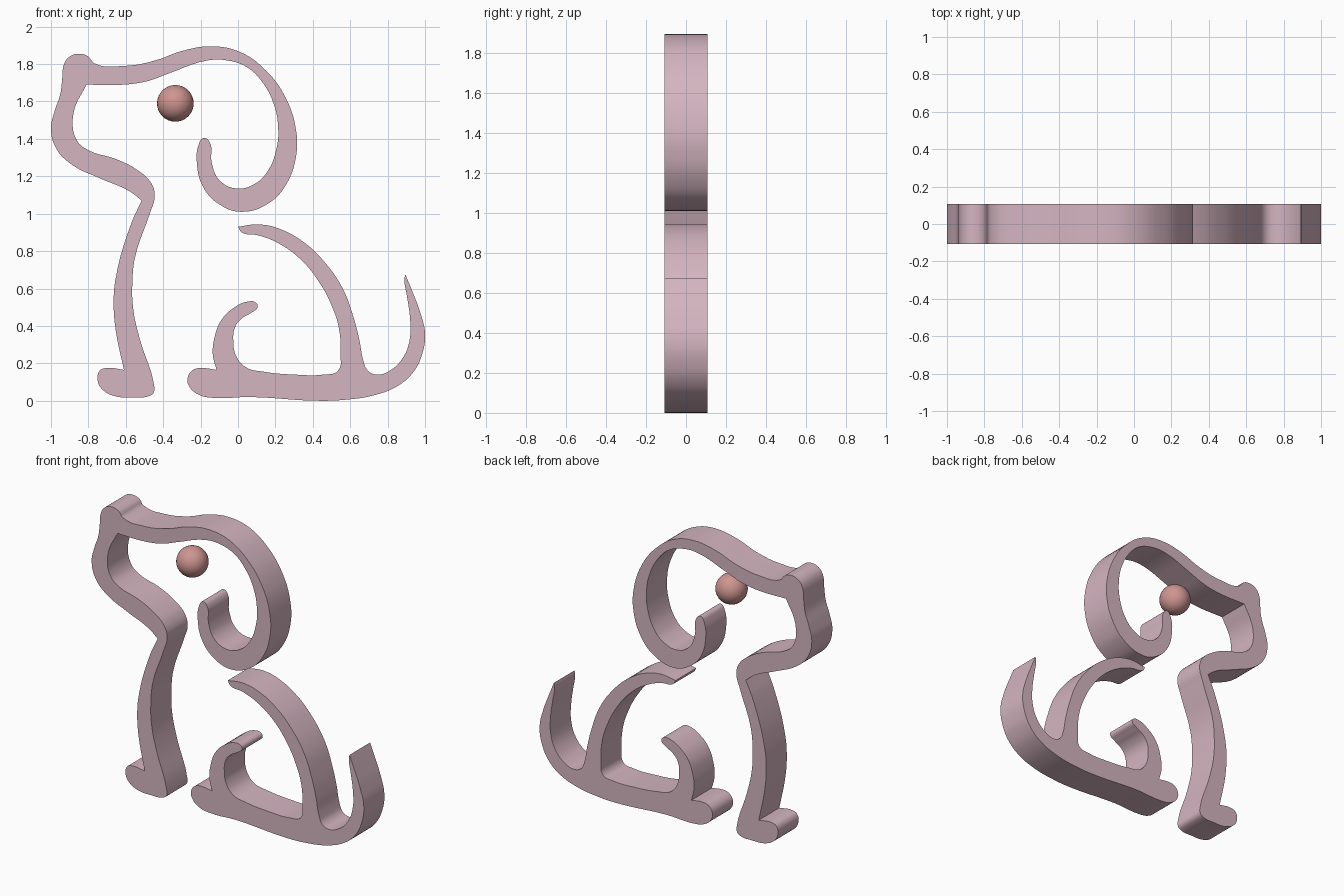
import bpy, math

DEPTH = 0.108  # half thickness


def material(name, rgb):
    m = bpy.data.materials.new(name)
    m.diffuse_color = (*rgb, 1)
    return m


def plate(name, pts, corners, mat):
    """Closed smooth outline in x/z, extruded along y; 'corners' stay sharp."""
    cu = bpy.data.curves.new(name, 'CURVE')
    cu.dimensions = '2D'
    cu.fill_mode = 'BOTH'
    cu.extrude = DEPTH
    cu.resolution_u = 5
    sp = cu.splines.new('BEZIER')
    sp.bezier_points.add(len(pts) - 1)
    sp.use_cyclic_u = True
    for bp, p in zip(sp.bezier_points, pts):
        bp.co = (p[0], p[1], 0)
        kind = 'VECTOR' if p in corners else 'AUTO'
        bp.handle_left_type = bp.handle_right_type = kind
    ob = bpy.data.objects.new(name, cu)
    bpy.context.collection.objects.link(ob)
    ob.rotation_euler.x = math.pi / 2
    bpy.ops.object.select_all(action='DESELECT')
    ob.select_set(True)
    bpy.context.view_layer.objects.active = ob
    bpy.ops.object.convert(target='MESH')
    ob = bpy.context.object
    # weld caps to walls
    bpy.ops.object.mode_set(mode='EDIT')
    bpy.ops.mesh.select_all(action='SELECT')
    bpy.ops.mesh.remove_doubles(threshold=0.0002)
    bpy.ops.mesh.normals_make_consistent(inside=False)
    bpy.ops.object.mode_set(mode='OBJECT')
    bpy.ops.object.shade_smooth_by_angle(angle=math.radians(35))
    ob.data.materials.clear()
    ob.data.materials.append(mat)
    return ob


pink = material("pink", (0.66, 0.46, 0.53))
rose = material("rose", (0.62, 0.30, 0.28))

# Head, ear curl and foreleg: one continuous ribbon
head = [
    (-.94, 1.72), (-.93, 1.80), (-.90, 1.84), (-.85, 1.855), (-.80, 1.84), (-.77, 1.805),
    (-.61, 1.79), (-.44, 1.82), (-.30, 1.87), (-.14, 1.895), (.01, 1.865), (.14, 1.775),
    (.25, 1.63), (.31, 1.45), (.31, 1.305), (.26, 1.16), (.17, 1.06), (.02, 1.01),
    (-.10, 1.05), (-.185, 1.14), (-.22, 1.27), (-.21, 1.37), (-.185, 1.405), (-.155, 1.39),
    (-.14, 1.27), (-.10, 1.18), (-.01, 1.135), (.09, 1.16), (.16, 1.23), (.205, 1.345),
    (.215, 1.455), (.19, 1.59), (.125, 1.71), (.045, 1.785), (-.06, 1.82), (-.16, 1.82),
    (-.37, 1.75), (-.48, 1.71), (-.61, 1.69), (-.81, 1.69), (-.88, 1.535), (-.86, 1.39),
    (-.79, 1.335), (-.66, 1.295), (-.54, 1.235), (-.465, 1.165), (-.445, 1.095),
    (-.47, 1.005), (-.55, .77), (-.565, .625), (-.56, .49), (-.525, .33), (-.45, .09),
    (-.45, .045), (-.475, .025), (-.56, .018), (-.66, .025), (-.725, .06), (-.75, .105),
    (-.74, .16), (-.705, .175), (-.61, .165), (-.655, .385), (-.665, .52), (-.655, .65),
    (-.57, .95), (-.515, 1.07), (-.58, 1.12), (-.74, 1.19), (-.885, 1.26), (-.97, 1.345),
    (-1, 1.455), (-.98, 1.55), (-.95, 1.64),
]
plate("head_and_foreleg", head, [(-.81, 1.69), (-.61, .165), (-.515, 1.07)], pink)

# Back, haunch curl, hind paw and tail
hind = [
    (.895, .675), (.93, .59), (.975, .47), (1, .36), (.985, .25), (.935, .15), (.855, .08),
    (.73, .03), (.57, .005), (.43, 0), (.06, .02), (-.125, .015), (-.205, .03), (-.26, .075),
    (-.27, .12), (-.24, .165), (-.195, .175), (-.115, .165), (-.135, .25), (-.125, .34),
    (-.09, .43), (-.025, .495), (.05, .53), (.095, .525), (.105, .50), (.07, .47),
    (.02, .44), (-.015, .395), (-.025, .315), (-.01, .24), (.04, .18), (.14, .155),
    (.30, .14), (.46, .14), (.535, .16), (.548, .25), (.54, .385), (.50, .51), (.43, .64),
    (.33, .76), (.21, .845), (.105, .885), (.02, .90), (0, .93), (.105, .943), (.22, .92),
    (.355, .845), (.46, .745), (.56, .60), (.615, .455), (.65, .32), (.67, .215),
    (.695, .16), (.745, .14), (.81, .16), (.885, .235), (.92, .34), (.92, .44),
    (.905, .55), (.89, .65),
]
plate("haunch_and_tail", hind, [(.895, .675), (-.115, .165), (0, .93)], pink)

# Eye
bpy.ops.mesh.primitive_uv_sphere_add(segments=32, ring_count=16, radius=0.098,
                                     location=(-.335, 0, 1.59))
eye = bpy.context.object
eye.name = "eye"
bpy.ops.object.shade_smooth()
eye.data.materials.append(rose)
